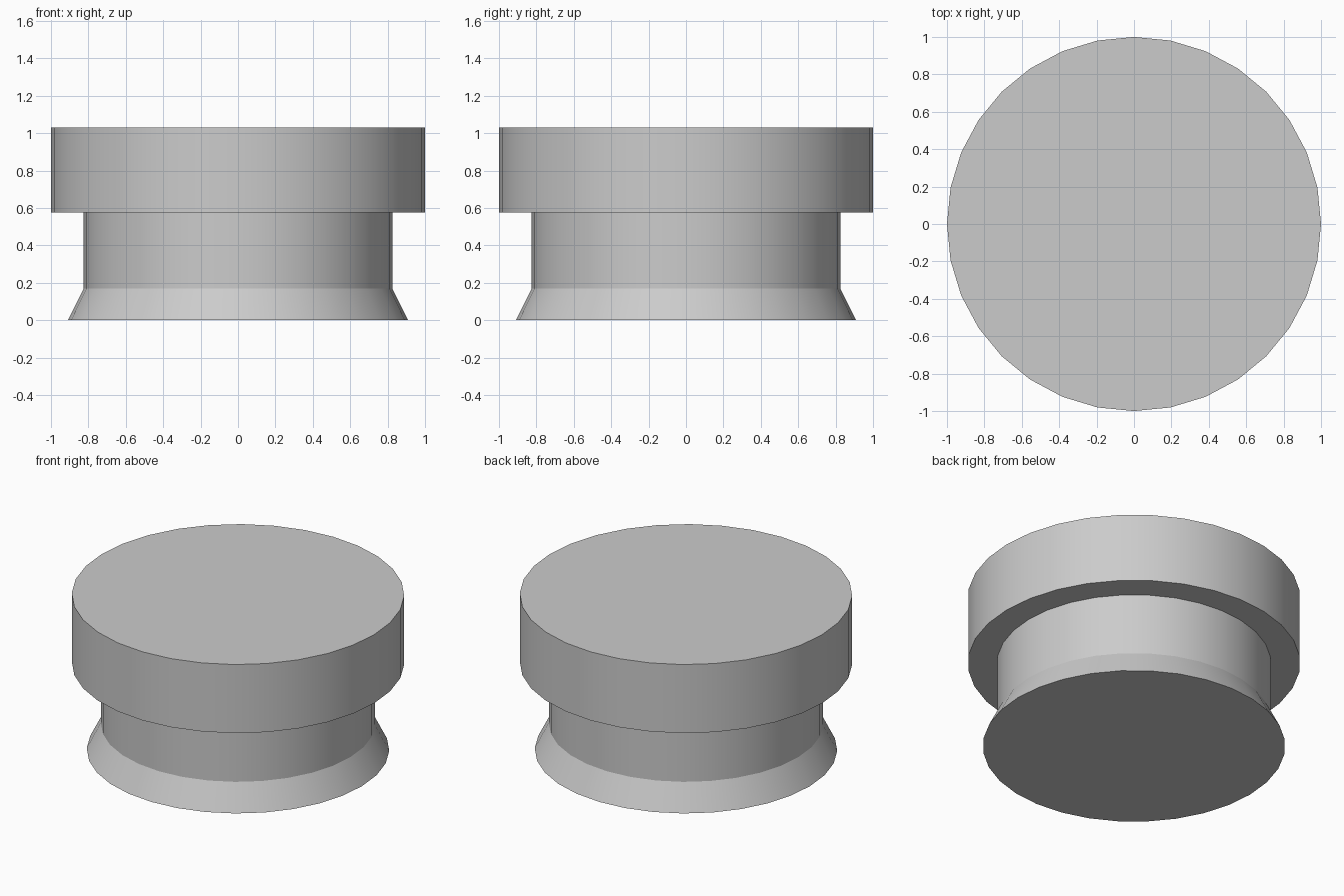
import bpy, bmesh
from math import cos, sin, pi, radians

default = bpy.data.objects.get("Cube")
if default:
    bpy.data.objects.remove(default, do_unlink=True)

SIDES = 32

# Single plain grey
grey = bpy.data.materials.new("plain_grey")
grey.use_nodes = True
colour = (0.6, 0.6, 0.6, 1)
grey.diffuse_color = colour
grey.node_tree.nodes["Principled BSDF"].inputs["Base Color"].default_value = colour


def turned_part(name, profile):
    """Closed round solid from (radius, height) pairs, bottom to top."""
    bm = bmesh.new()
    rings = []
    for radius, z in profile:
        angles = [2 * pi * i / SIDES for i in range(SIDES)]
        rings.append([bm.verts.new((radius * cos(a), radius * sin(a), z)) for a in angles])
    for low, high in zip(rings, rings[1:]):
        for i in range(SIDES):
            j = (i + 1) % SIDES
            bm.faces.new((low[i], low[j], high[j], high[i]))
    bm.faces.new(rings[0][::-1])
    bm.faces.new(rings[-1])
    mesh = bpy.data.meshes.new(name)
    bm.to_mesh(mesh)
    bm.free()
    mesh.materials.append(grey)
    obj = bpy.data.objects.new(name, mesh)
    bpy.context.collection.objects.link(obj)
    bpy.ops.object.select_all(action="DESELECT")
    obj.select_set(True)
    bpy.context.view_layer.objects.active = obj
    bpy.ops.object.shade_smooth_by_angle(angle=radians(25))


# Flared foot rising into a straight neck, then the wide cap in one solid
turned_part("knob", [(0.91, 0), (0.825, 0.17), (0.825, 0.575), (1, 0.575), (1, 1.03)])
